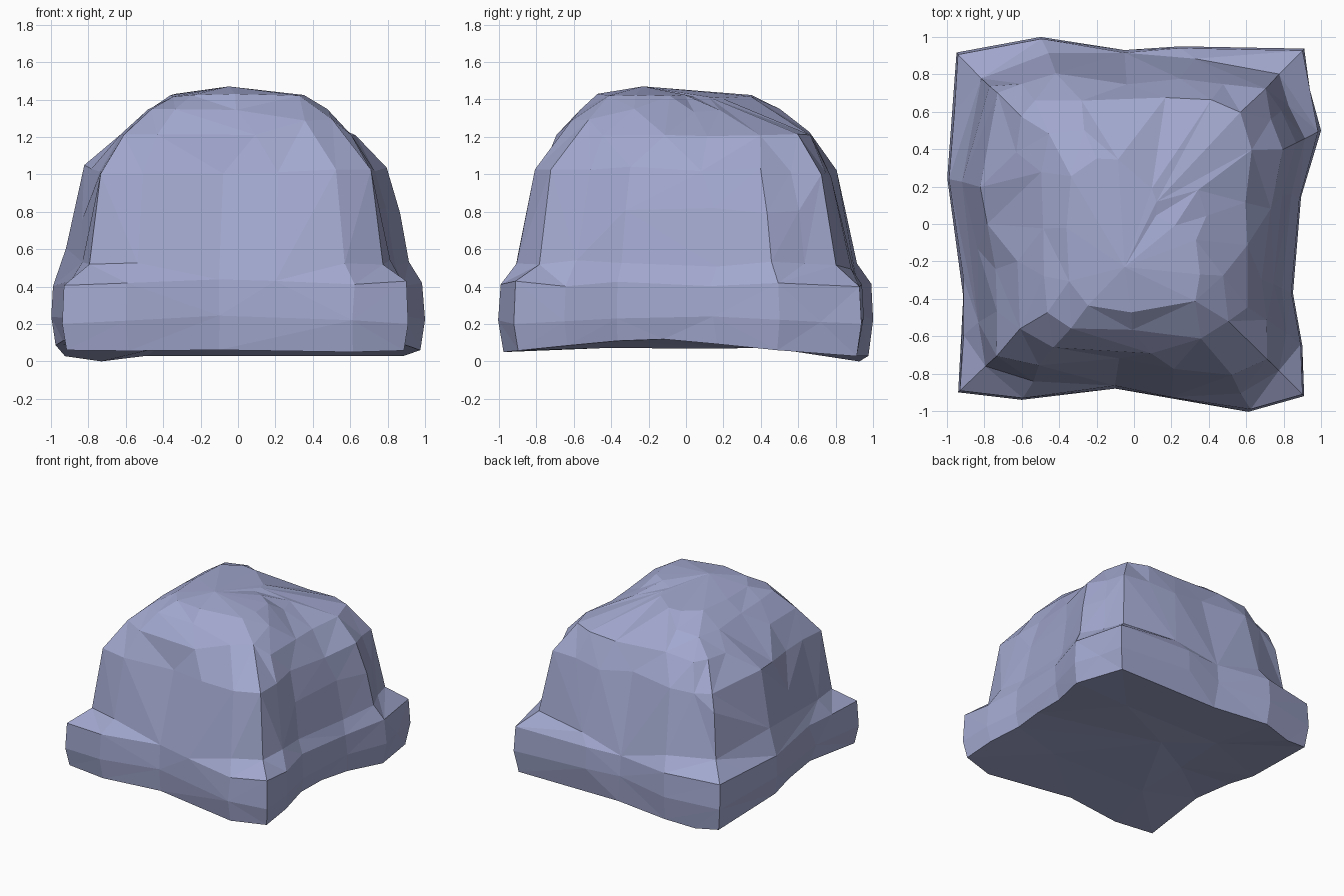
import bpy
import bmesh
import math
import random
from mathutils import Vector

random.seed(7)

cube = bpy.data.objects.get("Cube")
if cube:
    bpy.data.objects.remove(cube, do_unlink=True)

# Footprint of the boulder, counter-clockwise
FOOTPRINT = [
    (.9, .17), (1, .5), (.94, .72), (.91, .94), (.6, .94), (.25, .95),
    (-.05, .93), (-.5, 1), (-.75, .95), (-.95, .92), (-.97, .6), (-1, .24),
    (-.96, 0), (-.92, -.3), (-.92, -.6), (-.94, -.9), (-.6, -.94), (-.1, -.88),
    (.25, -.95), (.63, -1), (.91, -.92), (.9, -.65), (.85, -.37), (.87, -.1),
]

# Walls above the skirt: height, scale at the sides, extra pull at the corners
WALLS = [(.52, .95, .1), (.8, .88, .06), (1.03, .82, .05)]

# Crown sections: height, centre x, centre y, radius x, radius y, squareness,
# and how far the back left shoulder is cut away
CROWN = [
    (1.21, -.01, 0, .61, .68, 7, 0),
    (1.34, 0, -.03, .49, .54, 6, .35),
    (1.42, 0, -.05, .36, .42, 4, .7),
]


def corner_amount(x, y):
    return min(abs(x), abs(y)) / .92


def foot_ring(scale, height):
    """Ring that follows the footprint, with a height rule."""
    return [Vector((x * scale, y * scale, height(x, y))) for x, y in FOOTPRINT]


def wall_ring(z, side, pull):
    """Footprint drawn inwards, most of all at the corners."""
    ring = []
    for x, y in FOOTPRINT:
        s = (side - pull * corner_amount(x, y) ** 2) * random.uniform(.985, 1.01)
        ring.append(Vector((x * s, y * s, z + random.uniform(-.02, .02))))
    return ring


def crown_ring(z, cx, cy, rx, ry, power, cut):
    """Rounded-square ring, slightly roughened."""
    ring = []
    for x, y in FOOTPRINT:
        angle = math.atan2(y, x)
        c, s = math.cos(angle), math.sin(angle)
        r = (abs(c / rx) ** power + abs(s / ry) ** power) ** (-1 / power)
        r *= 1 - cut * max(0, math.cos(angle - math.pi / 4)) ** 3
        r *= random.uniform(.98, 1.02)
        ring.append(Vector((cx + r * c, cy + r * s, z + random.uniform(-.01, .01))))
    return ring


def loft(bm, rings, bottom, top):
    """Skin the rings and close both ends with fans."""
    loops = [[bm.verts.new(p) for p in ring] for ring in rings]
    count = len(FOOTPRINT)
    first, last = bm.verts.new(bottom), bm.verts.new(top)
    for i in range(count):
        j = (i + 1) % count
        for low, high in zip(loops, loops[1:]):
            bm.faces.new((low[i], low[j], high[j], high[i]))
        bm.faces.new((first, loops[0][j], loops[0][i]))
        bm.faces.new((last, loops[-1][i], loops[-1][j]))


# Underside arched from front to back, then the skirt with corner ledges
rings = [
    foot_ring(.5, lambda x, y: .1 - .03 * abs(y)),
    foot_ring(.975, lambda x, y: .13 - .1 * min(1, abs(y + .2))),
    foot_ring(1, lambda x, y: .25 - .05 * corner_amount(x, y)),
    foot_ring(.99, lambda x, y: .41 + random.uniform(-.01, .02)),
]
rings[1][FOOTPRINT.index((-.75, .95))].z = 0
rings += [wall_ring(*section) for section in WALLS]
rings += [crown_ring(*section) for section in CROWN]

bm = bmesh.new()
loft(bm, rings, (-.1, .2, .07), (-.05, -.23, 1.47))
bmesh.ops.triangulate(bm, faces=bm.faces[:], quad_method='SHORT_EDGE')
bmesh.ops.recalc_face_normals(bm, faces=bm.faces[:])
mesh = bpy.data.meshes.new("boulder")
bm.to_mesh(mesh)
bm.free()

boulder = bpy.data.objects.new("boulder", mesh)
bpy.context.collection.objects.link(boulder)

# Merge small triangles into larger irregular facets
facets = boulder.modifiers.new("facets", 'DECIMATE')
facets.ratio = .6

# Pale blue-grey stone
stone = bpy.data.materials.new("blue_grey_stone")
stone.use_nodes = True
colour = (.36, .39, .62, 1)
stone.diffuse_color = colour
stone.node_tree.nodes["Principled BSDF"].inputs["Base Color"].default_value = colour
mesh.materials.append(stone)
